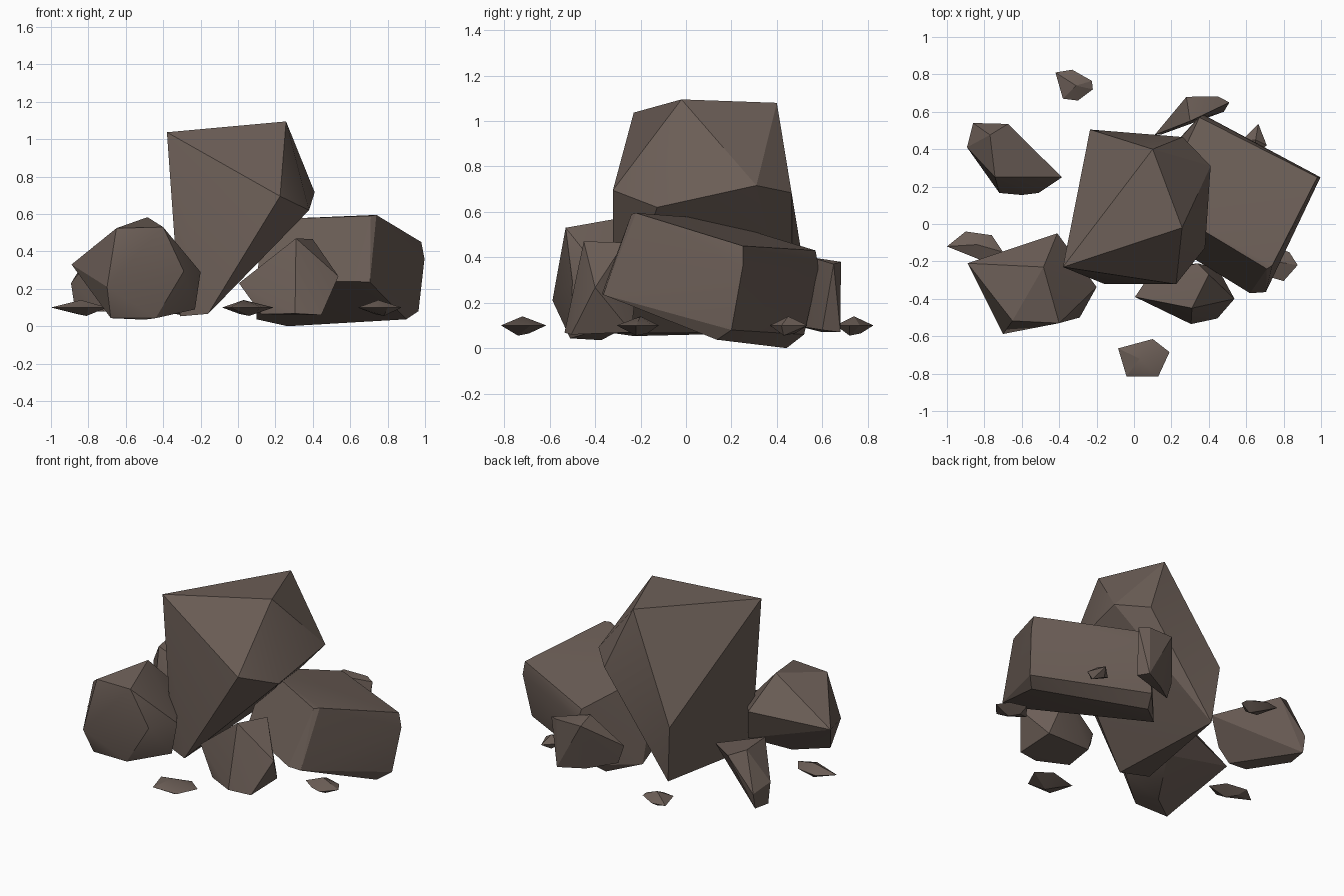
import bpy, bmesh, math

stone = bpy.data.materials.new("grey_brown_stone")
stone.diffuse_color = (0.150, 0.113, 0.095, 1)


def rock(name, corners):
    """Chiselled rock: the convex hull of its corner points."""
    bm = bmesh.new()
    for c in corners:
        bm.verts.new(c)
    bmesh.ops.convex_hull(bm, input=bm.verts[:])
    loose = [v for v in bm.verts if not v.link_faces]
    bmesh.ops.delete(bm, geom=loose, context='VERTS')
    bmesh.ops.dissolve_limit(bm, angle_limit=math.radians(2),
                             verts=bm.verts[:], edges=bm.edges[:])
    bmesh.ops.recalc_face_normals(bm, faces=bm.faces[:])
    me = bpy.data.meshes.new(name)
    bm.to_mesh(me)
    bm.free()
    me.materials.append(stone)
    for p in me.polygons:
        p.use_smooth = True
    me.set_sharp_from_angle(angle=math.radians(25))
    ob = bpy.data.objects.new(name, me)
    bpy.context.collection.objects.link(ob)
    return ob


def pebble(name, rim, peak, z=0.1):
    """Flat chip: a rim outline with a peak above and a smaller point below."""
    px, py = peak
    rock(name, [(x, y, z) for x, y in rim]
         + [(px, py, z + 0.04), (px + 0.03, py - 0.02, z - 0.045),
            (px - 0.02, py + 0.03, z - 0.035)])


# Tall central boulder
rock("central_boulder", [
    (-0.38, -0.23, 1.037), (0.257, -0.02, 1.095), (0.10, 0.40, 1.08),
    (0.225, -0.322, 0.695), (0.38, -0.127, 0.62), (0.41, 0.31, 0.716),
    (0.26, 0.465, 0.684), (-0.235, 0.505, 0.44), (-0.20, 0.47, 0.07),
    (-0.31, -0.23, 0.053), (-0.16, -0.32, 0.066)])

# Large tilted block on the right, with chipped corners
rock("right_block", [
    (0.74, -0.22, 0.595), (0.71, -0.24, 0.59), (0.98, 0.25, 0.45),
    (0.997, 0.25, 0.36), (0.35, 0.57, 0.43), (0.37, 0.585, 0.35),
    (0.13, 0.11, 0.57), (0.705, -0.364, 0.235), (0.62, -0.37, 0.24),
    (0.965, 0.20, 0.08), (0.90, 0.136, 0.037), (0.265, 0.443, 0.0),
    (0.30, 0.52, 0.06), (0.10, 0.30, 0.037), (0.10, -0.05, 0.23)])

# Faceted rock on the left at the front
rock("left_front_rock", [
    (-0.484, -0.23, 0.583), (-0.65, -0.518, 0.524), (-0.40, -0.53, 0.53),
    (-0.89, -0.21, 0.33), (-0.70, -0.588, 0.21), (-0.29, -0.50, 0.294),
    (-0.20, -0.337, 0.29), (-0.41, -0.05, 0.38), (-0.36, -0.12, 0.17),
    (-0.68, -0.509, 0.043), (-0.44, -0.51, 0.043), (-0.50, -0.373, 0.035),
    (-0.23, -0.35, 0.09)])

# Long rock on the left at the back
rock("left_back_rock", [
    (-0.385, 0.25, 0.285), (-0.743, 0.25, 0.42), (-0.77, 0.476, 0.43),
    (-0.674, 0.535, 0.39), (-0.893, 0.41, 0.23), (-0.86, 0.54, 0.19),
    (-0.87, 0.40, 0.08), (-0.86, 0.52, 0.09), (-0.72, 0.166, 0.08),
    (-0.60, 0.155, 0.08), (-0.51, 0.166, 0.15)])

# Rock leaning behind the right block
rock("back_rock", [
    (0.28, 0.68, 0.38), (0.45, 0.682, 0.38), (0.51, 0.65, 0.37),
    (0.30, 0.55, 0.40), (0.11, 0.476, 0.22), (0.45, 0.68, 0.07),
    (0.30, 0.60, 0.07), (0.15, 0.48, 0.10), (0.48, 0.60, 0.08)])

# Rock at the front in the middle
rock("front_rock", [
    (0.31, -0.45, 0.47), (0.40, -0.27, 0.465), (0.34, -0.21, 0.36),
    (0.537, -0.40, 0.267), (0.446, -0.505, 0.06), (0.305, -0.535, 0.068),
    (0.125, -0.44, 0.064), (0.005, -0.39, 0.23), (0.08, -0.28, 0.22),
    (0.45, -0.24, 0.07), (0.15, -0.24, 0.07)])

# Loose chips scattered around the pile
pebble("left_pebble", [(-1.0, -0.12), (-0.9, -0.04), (-0.76, -0.06),
                       (-0.70, -0.15), (-0.80, -0.20)], (-0.84, -0.11))
pebble("front_pebble", [(-0.085, -0.665), (0.10, -0.615), (0.19, -0.685),
                        (0.13, -0.815), (-0.04, -0.815)], (0.03, -0.72))
pebble("right_pebble", [(0.64, -0.22), (0.72, -0.12), (0.83, -0.15),
                        (0.875, -0.22), (0.80, -0.305), (0.73, -0.285)],
       (0.75, -0.2))
pebble("back_pebble", [(-0.42, 0.81), (-0.33, 0.825), (-0.225, 0.765),
                       (-0.22, 0.72), (-0.30, 0.66), (-0.38, 0.67)],
       (-0.31, 0.74))
pebble("back_right_pebble", [(0.665, 0.535), (0.71, 0.42), (0.64, 0.37),
                             (0.57, 0.44)], (0.65, 0.45))
